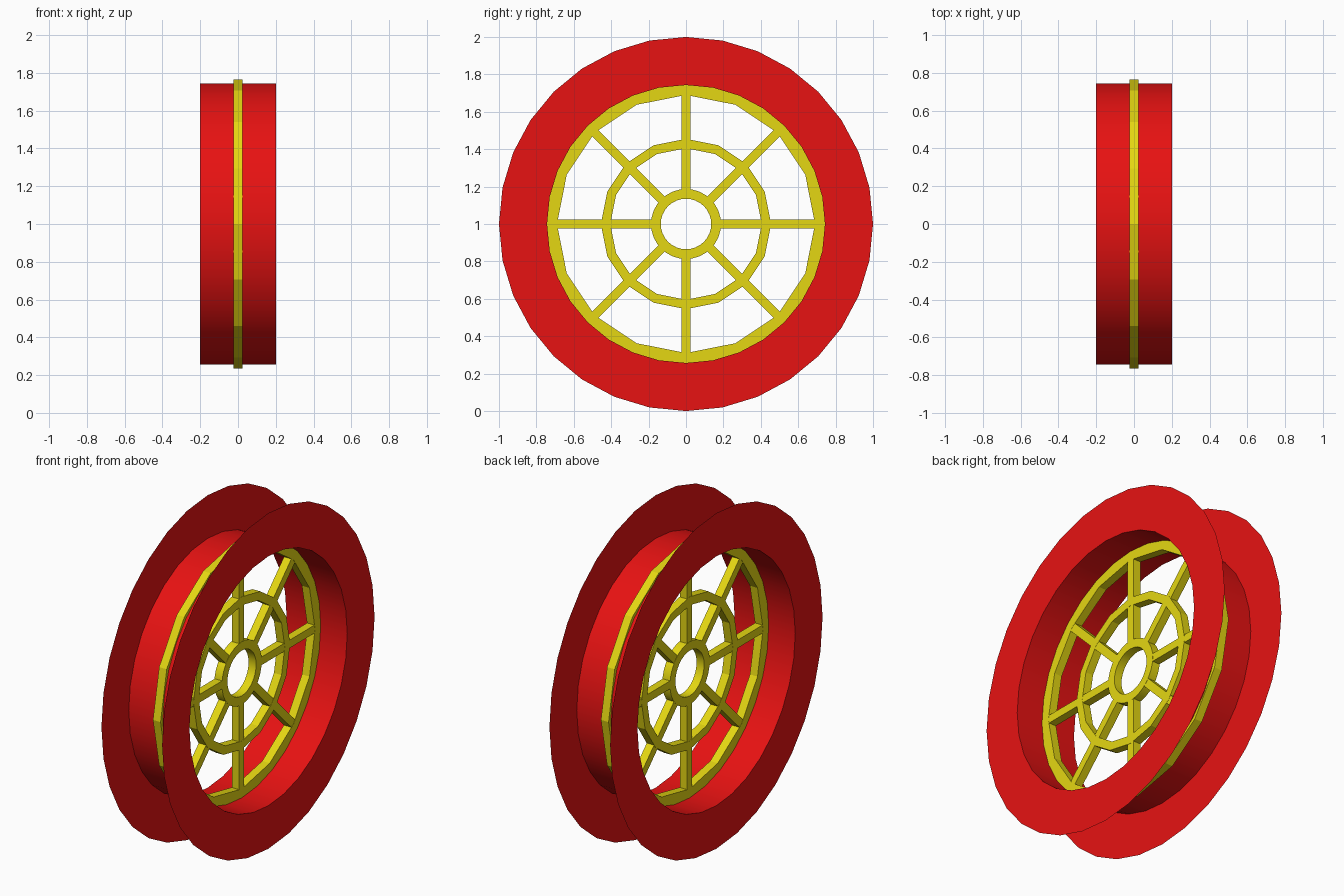
import bpy, bmesh, math

if "Cube" in bpy.data.objects:
    bpy.data.objects.remove(bpy.data.objects["Cube"])

CZ = 1.0  # axle height


def material(name, rgb):
    m = bpy.data.materials.new(name)
    m.diffuse_color = (*rgb, 1)
    m.use_nodes = True
    m.node_tree.nodes["Principled BSDF"].inputs["Base Color"].default_value = m.diffuse_color
    return m


red = material("red", (0.8, 0.006, 0.006))
yellow = material("yellow", (0.78, 0.68, 0.006))


def finish(bm, name, mat, smooth=False):
    bmesh.ops.recalc_face_normals(bm, faces=bm.faces[:])
    me = bpy.data.meshes.new(name)
    bm.to_mesh(me)
    bm.free()
    me.materials.append(mat)
    ob = bpy.data.objects.new(name, me)
    ob.location.z = CZ
    bpy.context.collection.objects.link(ob)
    if smooth:
        bpy.context.view_layer.objects.active = ob
        ob.select_set(True)
        bpy.ops.object.shade_smooth_by_angle(angle=math.radians(30))
        ob.select_set(False)
    return ob


def lathe(name, profile, sides, mat, closed=True, smooth=False):
    """Revolve (x, radius) points around the x axle."""
    bm = bmesh.new()
    rings = []
    for i in range(sides):
        a = 2 * math.pi * i / sides
        rings.append([bm.verts.new((x, r * math.sin(a), r * math.cos(a))) for x, r in profile])
    n = len(profile)
    for i in range(sides):
        p, q = rings[i], rings[(i + 1) % sides]
        for j in range(n if closed else n - 1):
            k = (j + 1) % n
            bm.faces.new((p[j], p[k], q[k], q[j]))
    return finish(bm, name, mat, smooth)


def ring(name, inner, outer, half, sides, smooth=False):
    return lathe(name, [(-half, inner), (half, inner), (half, outer), (-half, outer)],
                 sides, yellow, True, smooth)


# Thin sheet rim with a flat flange on each side
lathe("rim", [(-0.2, 1.0), (-0.2, 0.743), (0.2, 0.743), (0.2, 1.0)], 32, red, False, True)

# Frame rings
ring("outer_ring", 0.69, 0.765, 0.025, 16)
ring("middle_ring", 0.405, 0.455, 0.025, 16)
ring("hub", 0.135, 0.187, 0.025, 32, True)

# Eight spokes from the hub to the outer ring
for i in range(8):
    a = i * math.pi / 4
    bm = bmesh.new()
    bmesh.ops.create_cube(bm, size=1)
    for v in bm.verts:
        v.co.x *= 0.048
        v.co.y *= 0.048
        v.co.z = 0.165 if v.co.z < 0 else 0.72
    spoke = finish(bm, f"spoke_{i + 1}", yellow)
    spoke.rotation_euler.x = a
